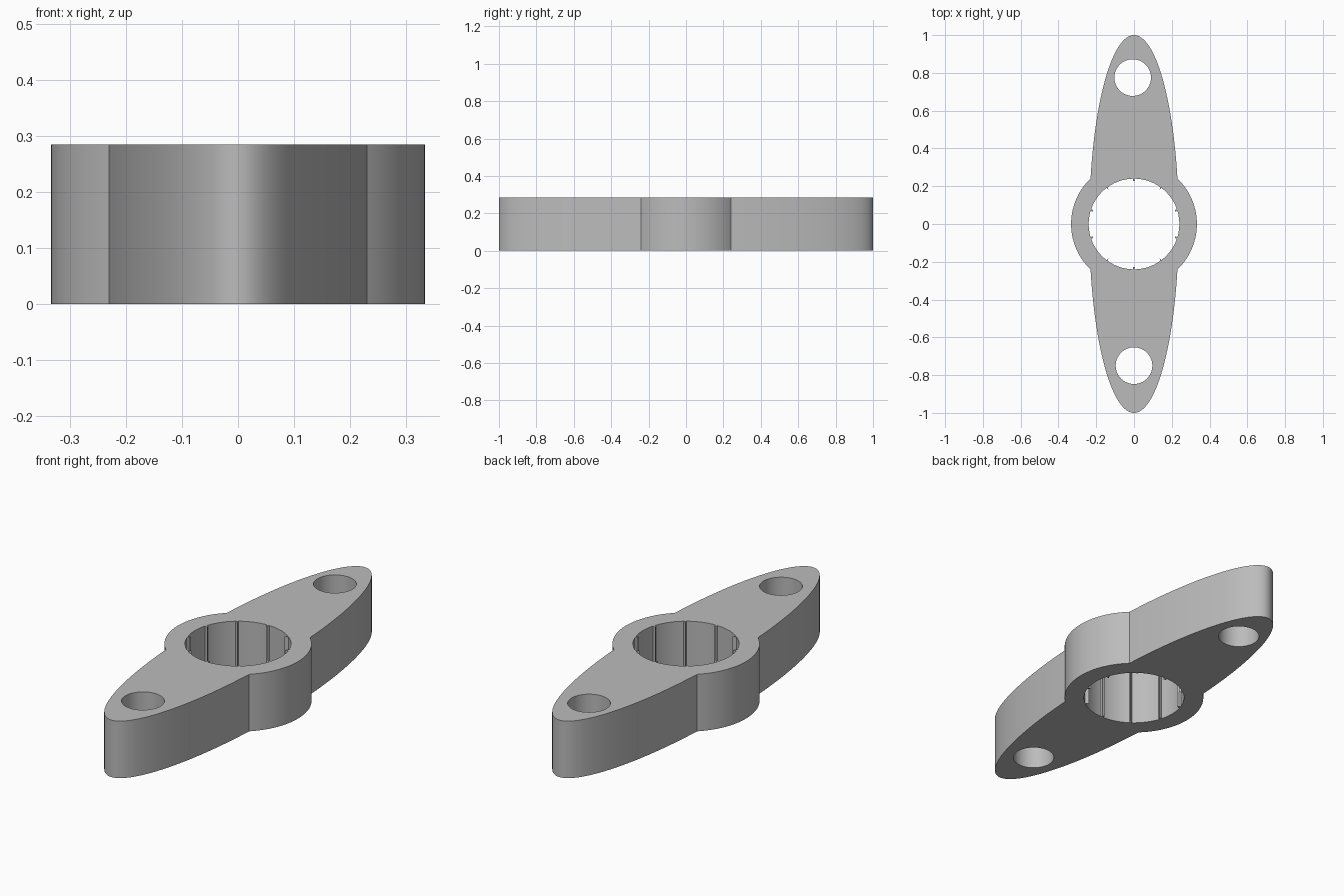
import bpy, bmesh
from math import pi, sin, cos, sqrt, atan2, asin

if "Cube" in bpy.data.objects:
    bpy.data.objects.remove(bpy.data.objects["Cube"])

HEIGHT = 0.285
WING = 0.237          # half width of the elliptical wings (half length is 1)
RING, BORE = 0.333, 0.24
RIBS, RIB_HALF, RIB_DEPTH = 10, 0.006, 0.012


def circle(cx, cy, r, n=64):
    return [(cx + r * cos(2 * pi * i / n), cy + r * sin(2 * pi * i / n)) for i in range(n)]


def outer_outline(n_ring=14, n_wing=36):
    # one quarter: hub arc up to the corner, then the elliptical wing tip
    t0 = asin(sqrt((RING**2 - WING**2) / (1 - WING**2)))
    phi = atan2(sin(t0), WING * cos(t0))
    q = [(RING * cos(phi * i / n_ring), RING * sin(phi * i / n_ring)) for i in range(n_ring)]
    q += [(WING * cos(t0 + (pi / 2 - t0) * i / n_wing), sin(t0 + (pi / 2 - t0) * i / n_wing))
          for i in range(n_wing)]
    q.append((0.0, 1.0))
    half = q + [(-x, y) for x, y in reversed(q[:-1])]
    return half + [(x, -y) for x, y in reversed(half[1:-1])]


def ribbed_bore(seg=8):
    # bore circle with small square ribs pointing inwards
    pts, step, w = [], 2 * pi / RIBS, asin(RIB_HALF / BORE)
    for k in range(RIBS):
        a = pi / 2 + k * step
        r = BORE - RIB_DEPTH
        for s in (-1, 1):
            pts.append((r * cos(a) - s * RIB_HALF * -1 * -sin(a) * -1,
                        r * sin(a) + s * RIB_HALF * cos(a)))
        for i in range(seg + 1):
            b = a + w + (step - 2 * w) * i / seg
            pts.append((BORE * cos(b), BORE * sin(b)))
    return pts


# flat plate with its three openings, then extruded
bm = bmesh.new()
edges = []
for loop in (outer_outline(), ribbed_bore(),
             circle(-0.007, 0.775, 0.097), circle(0, -0.75, 0.097)):
    vs = [bm.verts.new((x, y, 0)) for x, y in loop]
    edges += [bm.edges.new((vs[i - 1], vs[i])) for i in range(len(vs))]
bmesh.ops.triangle_fill(bm, edges=edges, use_beauty=True, use_dissolve=False)
top = bmesh.ops.extrude_face_region(bm, geom=bm.faces[:], use_keep_orig=True)
bmesh.ops.translate(bm, vec=(0, 0, HEIGHT),
                    verts=[v for v in top["geom"] if isinstance(v, bmesh.types.BMVert)])
bmesh.ops.recalc_face_normals(bm, faces=bm.faces[:])

mesh = bpy.data.meshes.new("flange_plate")
bm.to_mesh(mesh)
bm.free()
plate = bpy.data.objects.new("flange_plate", mesh)
bpy.context.collection.objects.link(plate)

grey = bpy.data.materials.new("plain grey")
grey.diffuse_color = (0.5, 0.5, 0.5, 1)
grey.use_nodes = True
grey.node_tree.nodes["Principled BSDF"].inputs["Base Color"].default_value = grey.diffuse_color
mesh.materials.append(grey)

bpy.context.view_layer.objects.active = plate
plate.select_set(True)
bpy.ops.object.shade_smooth_by_angle(angle=pi / 6)
